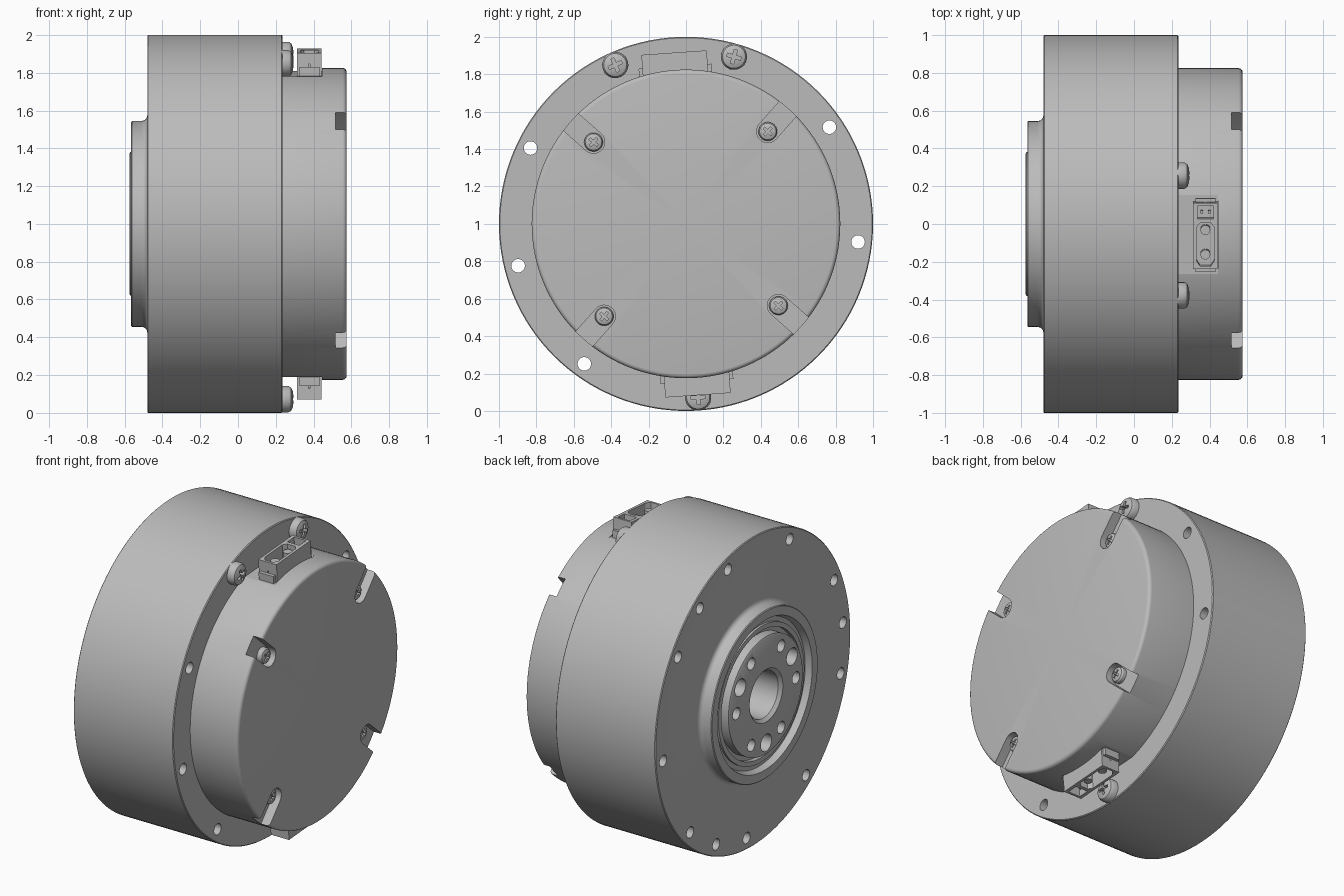
import bpy, bmesh
from math import sin, cos, pi, radians
from mathutils import Matrix, Vector

if "Cube" in bpy.data.objects:
    bpy.data.objects.remove(bpy.data.objects["Cube"])

grey = bpy.data.materials.new("machined_grey")
grey.use_nodes = True
grey.diffuse_color = (0.5, 0.5, 0.5, 1)
grey.node_tree.nodes["Principled BSDF"].inputs["Base Color"].default_value = (0.5, 0.5, 0.5, 1)

CENTRE = Matrix.Translation((0, 0, 1))


def around(angle):
    """Frame on the motor axis with local z pointing outward at an angle in the yz plane."""
    return CENTRE @ Matrix.Rotation(radians(angle - 90), 4, 'X')


def lathe(bm, profile, frame=CENTRE, steps=128):
    """Solid of revolution about local x, profile as (x, radius)."""
    part = bmesh.new()
    verts = [part.verts.new((x, 0, r)) for x, r in profile]
    edges = [part.edges.new(pair) for pair in zip(verts, verts[1:])]
    bmesh.ops.spin(part, geom=verts + edges, cent=(0, 0, 0), axis=(1, 0, 0),
                   angle=2 * pi, steps=steps)
    bmesh.ops.remove_doubles(part, verts=part.verts, dist=0.0002)
    merge(bm, part, frame)


def prism(bm, outline, low, high, axis, frame=CENTRE):
    """Extrude an outline: (y, z) along x, or (x, y) along z."""
    part = bmesh.new()
    place = (lambda a, b: (low, a, b)) if axis == 'X' else (lambda a, b: (a, b, low))
    face = part.faces.new([part.verts.new(place(a, b)) for a, b in outline])
    new = bmesh.ops.extrude_face_region(part, geom=[face])["geom"]
    move = Vector((high - low, 0, 0)) if axis == 'X' else Vector((0, 0, high - low))
    bmesh.ops.translate(part, vec=move, verts=[v for v in new if isinstance(v, bmesh.types.BMVert)])
    merge(bm, part, frame)


def box(bm, x, y, z, frame=CENTRE):
    prism(bm, [(x[0], y[0]), (x[1], y[0]), (x[1], y[1]), (x[0], y[1])], z[0], z[1], 'Z', frame)


def rod(bm, x0, x1, radius, frame, steps=32):
    lathe(bm, [(x0, 0), (x0, radius), (x1, radius), (x1, 0)], frame, steps)


def merge(bm, part, frame):
    bmesh.ops.recalc_face_normals(part, faces=part.faces)
    part.transform(frame)
    mesh = bpy.data.meshes.new("temp")
    part.to_mesh(mesh)
    part.free()
    bm.from_mesh(mesh)
    bpy.data.meshes.remove(mesh)


def make(name, bm, cut=None):
    """Turn a bmesh into an object, carve the cutter out of it and shade it."""
    mesh = bpy.data.meshes.new(name)
    bm.to_mesh(mesh)
    bm.free()
    mesh.materials.append(grey)
    obj = bpy.data.objects.new(name, mesh)
    bpy.context.collection.objects.link(obj)
    bpy.ops.object.select_all(action='DESELECT')
    bpy.context.view_layer.objects.active = obj
    obj.select_set(True)
    if cut:
        cutter_mesh = bpy.data.meshes.new("cutter")
        cut.to_mesh(cutter_mesh)
        cut.free()
        cutter = bpy.data.objects.new("cutter", cutter_mesh)
        cutter.hide_render = True
        bpy.context.collection.objects.link(cutter)
        mod = obj.modifiers.new("carve", 'BOOLEAN')
        mod.operation, mod.solver, mod.object = 'DIFFERENCE', 'EXACT', cutter
        bpy.ops.object.modifier_apply(modifier=mod.name)
        bpy.data.objects.remove(cutter)
    bpy.ops.object.shade_smooth_by_angle(angle=radians(30))
    return obj


def offset(angle, radius):
    return around(angle) @ Matrix.Translation((0, 0, radius))


# Housing with raised bearing boss, seal grooves and output hub
FLANGE = 0.235
housing = bmesh.new()
fillet = [(-0.51 + 0.03 * (1 - cos(t * pi / 8)) , 0.545 + 0.03 * sin(t * pi / 8)) for t in range(5)]
fillet = [(-0.51 + 0.03 * sin(t * pi / 8), 0.575 - 0.03 * cos(t * pi / 8)) for t in range(5)]
lathe(housing, [(-0.575, 0), (-0.575, 0.37), (-0.57, 0.38), (-0.51, 0.38), (-0.51, 0.41),
                (-0.54, 0.41), (-0.54, 0.44), (-0.525, 0.44), (-0.525, 0.47), (-0.565, 0.485),
                (-0.565, 0.54), (-0.56, 0.545)] + fillet +
      [(-0.48, 0.995), (-0.475, 1), (FLANGE - 0.005, 1), (FLANGE, 0.995), (FLANGE, 0)])
holes = bmesh.new()
for i in range(9):
    angle = 34 + 40 * i
    is_screwed = i in (1, 2, 7)
    rod(holes, -0.6, 0.1 if is_screwed else 0.4, 0.036, offset(angle, 0.925))
for i in range(3):
    rod(holes, -0.6, -0.3, 0.036, offset(54 + 120 * i, 0.925))
    rod(holes, -0.7, -0.47, 0.055, offset(30 + 120 * i, 0.305))
for i in range(6):
    rod(holes, -0.7, -0.42, 0.038, offset(60 * i, 0.305))
lathe(holes, [(-0.7, 0), (-0.7, 0.17), (-0.575, 0.17), (-0.555, 0.15), (-0.3, 0.15), (-0.3, 0)], steps=64)
make("housing", housing, holes)

# Rear cover with rounded rim, four screw slots and two connector flats
COVER, SLOT = 0.575, 0.515
cover = bmesh.new()
rim = [(COVER - 0.022 * (1 - cos(t * pi / 8)), 0.803 + 0.022 * sin(t * pi / 8)) for t in range(5)]
lathe(cover, [(FLANGE, 0), (FLANGE, 0.825)] + rim[::-1] + [(COVER, 0)])
slots = bmesh.new()
slot_angles = [48.5 + 90 * i for i in range(4)]
stadium = [(0.06, 0.9)] + [(0.06 * cos(t * pi / 12), 0.66 - 0.06 * sin(t * pi / 12))
                           for t in range(13)] + [(-0.06, 0.9)]
plug_angles = {"top": 94, "bottom": 274}
for angle in slot_angles:
    prism(slots, stadium, SLOT, 0.7, 'X', around(angle))
for angle in plug_angles.values():
    box(slots, (0.2, 0.445), (-0.21, 0.21), (0.797, 0.9), around(angle))
make("rear_cover", cover, slots)


def screw(name, x, radius, height, frame):
    """Domed screw head with a cross recess."""
    head, recess = bmesh.new(), bmesh.new()
    lathe(head, [(x - 0.01, 0), (x - 0.01, radius), (x + height * 0.55, radius),
                 (x + height * 0.8, radius * 0.88), (x + height * 0.95, radius * 0.6),
                 (x + height, radius * 0.3), (x + height, 0)], frame, 32)
    w, l = radius * 0.13, radius * 0.55
    cross = [(w, w), (w, l), (-w, l), (-w, w), (-l, w), (-l, -w),
             (-w, -w), (-w, -l), (w, -l), (w, -w), (l, -w), (l, w)]
    prism(recess, cross, x + height * 0.45, x + height + 0.05, 'X', frame)
    make(name, head, recess)


for i, angle in enumerate((74, 114, 274)):
    screw(f"flange_screw_{i + 1}", FLANGE, 0.07, 0.058, offset(angle, 0.93))
for i, angle in enumerate(slot_angles):
    screw(f"cover_screw_{i + 1}", SLOT, 0.05, 0.04, offset(angle, 0.66))

# Connectors: a socket with a keyed power bay and a small signal bay
for side, angle in plug_angles.items():
    frame = around(angle)
    socket, bays, pins = bmesh.new(), bmesh.new(), bmesh.new()
    box(socket, (0.313, 0.443), (-0.175, 0.175), (0.78, 0.918), frame)
    prism(bays, [(0.33, -0.13), (0.35, -0.16), (0.406, -0.16), (0.426, -0.13),
                 (0.426, 0.045), (0.406, 0.07), (0.35, 0.07), (0.33, 0.045)], 0.82, 1, 'Z', frame)
    box(bays, (0.335, 0.421), (0.092, 0.16), (0.83, 1), frame)
    for y in (-0.18, 0.18):
        box(bays, (0.374, 0.382), (y - 0.015, y + 0.015), (0.8, 0.86), frame)
    make(f"{side}_connector_socket", socket, bays)
    upright = Matrix.Rotation(-pi / 2, 4, 'Y')
    for y in (-0.1, 0.03):
        rod(pins, 0.81, 0.895, 0.026, frame @ Matrix.Translation((0.378, y, 0)) @ upright, 20)
    for x in (0.358, 0.398):
        box(pins, (x - 0.007, x + 0.007), (0.119, 0.133), (0.82, 0.89), frame)
    make(f"{side}_connector_pins", pins)
    ears = bmesh.new()
    for s in (-1, 1):
        box(ears, (0.325, 0.431), sorted((s * 0.17, s * 0.195)), (0.78, 0.845), frame)
    make(f"{side}_connector_ears", ears)
